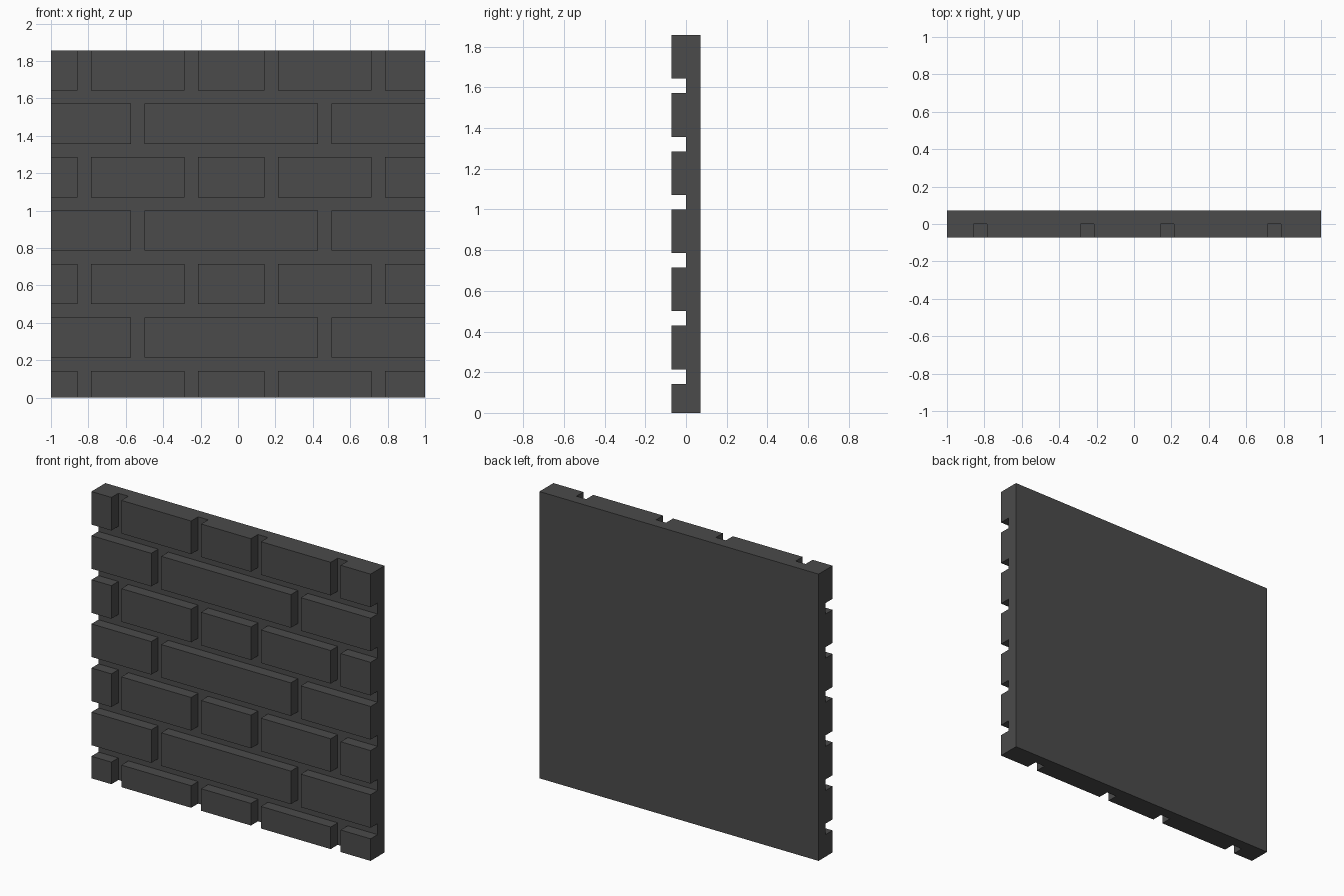
import bpy, bmesh
from mathutils import Vector

if "Cube" in bpy.data.objects:
    bpy.data.objects.remove(bpy.data.objects["Cube"])

U = 1 / 14  # one module: the mortar joint width
WIDE = [(-14, -8), (-7, 6), (7, 14)]
NARROW = [(-14, -12), (-11, -4), (-3, 2), (3, 10), (11, 14)]
ROWS = [(0, 2)] + [(z, z + 3) for z in range(3, 24, 4)]

# Backing slab, from the mortar surface (y = 0) to the flat back
bm = bmesh.new()
bmesh.ops.create_cube(bm, size=1)
for v in bm.verts:
    v.co = Vector((v.co.x * 28 * U, (v.co.y + 0.5) * U, (v.co.z + 0.5) * 26 * U))


def cut(axis, pos):
    normal = Vector((0, 0, 0))
    normal[axis] = 1
    bmesh.ops.bisect_plane(bm, geom=bm.verts[:] + bm.edges[:] + bm.faces[:],
                           dist=1e-5, plane_co=normal * pos * U, plane_no=normal)


# Score the slab along every brick edge
for x in sorted({e for b in WIDE + NARROW for e in b} - {-14, 14}):
    cut(0, x)
for z in sorted({e for r in ROWS for e in r} - {0, 26}):
    cut(2, z)
bm.normal_update()


def is_brick(face):
    if face.normal.y > -0.9:
        return False
    c = face.calc_center_median() / U
    for i, (z0, z1) in enumerate(ROWS):
        if z0 < c.z < z1:
            return any(a < c.x < b for a, b in (WIDE if i % 2 else NARROW))
    return False


# Raise the bricks out of the mortar
bricks = [f for f in bm.faces if is_brick(f)]
res = bmesh.ops.extrude_face_region(bm, geom=bricks)
for g in res["geom"]:
    if isinstance(g, bmesh.types.BMVert):
        g.co.y -= U
old = [f for f in bricks if f.is_valid and f.calc_center_median().y > -0.5 * U]
if old:
    bmesh.ops.delete(bm, geom=old, context='FACES')
bmesh.ops.dissolve_limit(bm, angle_limit=0.01, verts=bm.verts[:], edges=bm.edges[:])
bmesh.ops.recalc_face_normals(bm, faces=bm.faces[:])

mesh = bpy.data.meshes.new("brick_wall_panel")
bm.to_mesh(mesh)
bm.free()
stone = bpy.data.materials.new("dark grey stone")
stone.diffuse_color = (0.07, 0.07, 0.07, 1)
stone.use_nodes = True
stone.node_tree.nodes["Principled BSDF"].inputs["Base Color"].default_value = stone.diffuse_color
mesh.materials.append(stone)
wall = bpy.data.objects.new("brick_wall_panel", mesh)
bpy.context.collection.objects.link(wall)
